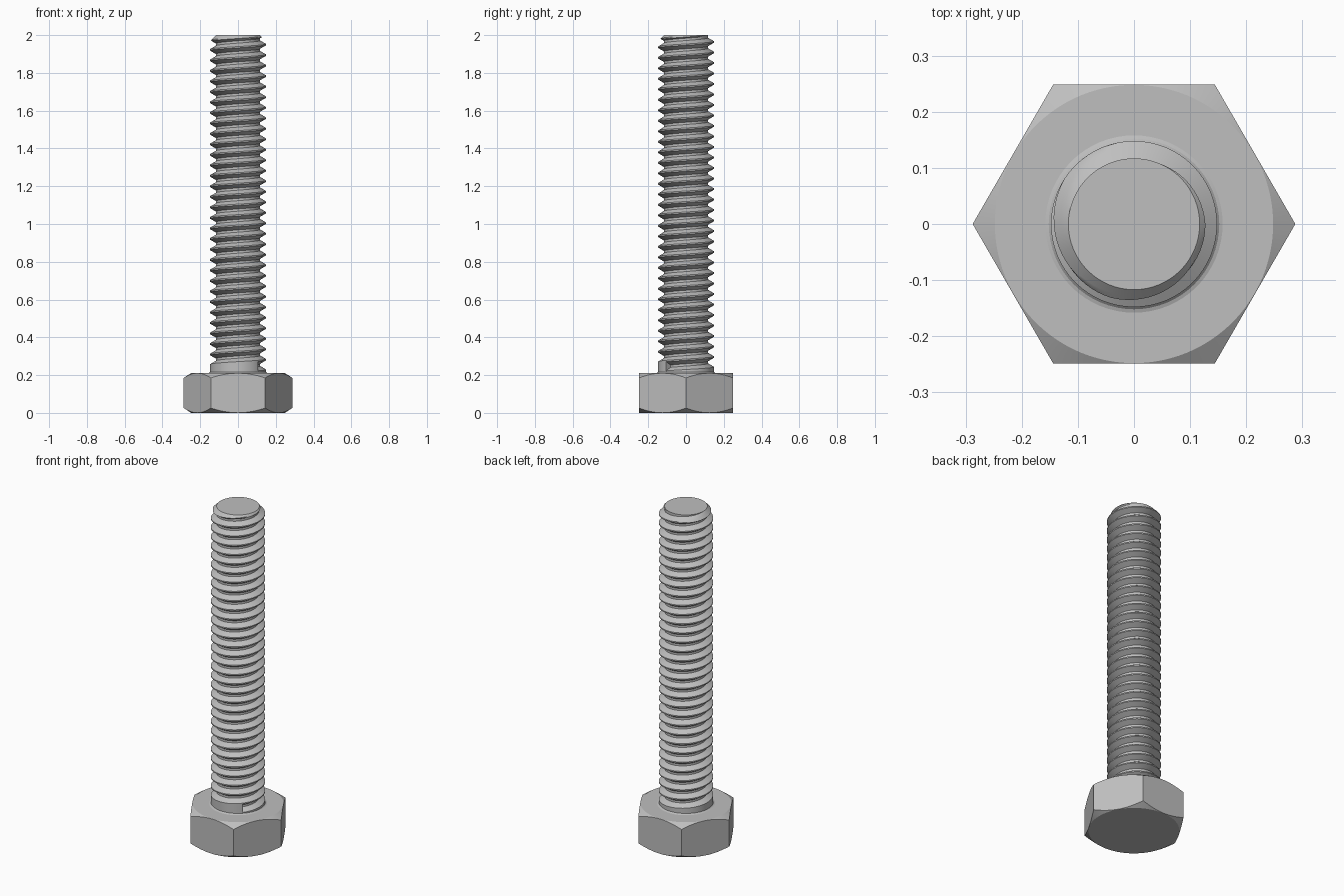
import bpy, bmesh
from math import pi, cos, sin, radians, ceil

cube = bpy.data.objects.get("Cube")
if cube:
    bpy.data.objects.remove(cube, do_unlink=True)

steel = bpy.data.materials.new("grey steel")
steel.use_nodes = True
GREY = (0.52, 0.52, 0.52, 1)
steel.diffuse_color = GREY
steel.node_tree.nodes["Principled BSDF"].inputs["Base Color"].default_value = GREY

HEAD_TOP, TOP = 0.211, 2.0
FLAT = 0.249                            # half the width across flats
CREST, ROOT, PITCH = 0.148, 0.117, 0.0556


def polar(bm, r, a, z):
    return bm.verts.new((r * cos(a), r * sin(a), z))


def skin(bm, columns):
    """Join neighbouring columns of vertices with quads."""
    for a, b in zip(columns, columns[1:]):
        for j in range(len(a) - 1):
            bm.faces.new((a[j], b[j], b[j + 1], a[j + 1]))


def finish(bm, name):
    bmesh.ops.remove_doubles(bm, verts=bm.verts, dist=1e-5)
    bmesh.ops.recalc_face_normals(bm, faces=bm.faces)
    mesh = bpy.data.meshes.new(name)
    bm.to_mesh(mesh)
    bm.free()
    mesh.materials.append(steel)
    ob = bpy.data.objects.new(name, mesh)
    bpy.context.collection.objects.link(ob)
    bpy.ops.object.select_all(action='DESELECT')
    ob.select_set(True)
    bpy.context.view_layer.objects.active = ob
    bpy.ops.object.shade_smooth_by_angle(angle=radians(25))


# Hexagonal head with conical chamfers above and below
bm = bmesh.new()
columns = []
SIDES = 96
for i in range(SIDES + 1):
    a = 2 * pi * i / SIDES
    r = FLAT / cos(a % (pi / 3) - pi / 6)
    disc = FLAT - 0.001
    drop = (r - disc) * 0.65
    columns.append([polar(bm, disc, a, 0), polar(bm, r, a, drop),
                    polar(bm, r, a, HEAD_TOP - drop), polar(bm, disc, a, HEAD_TOP)])
skin(bm, columns)
bm.faces.new([c[0] for c in columns[:-1]])
bm.faces.new([c[-1] for c in columns[:-1]])
finish(bm, "hex_head")

# Threaded shank: one groove swept up a helix, over a filleted collar
bm = bmesh.new()
N = 64
START = radians(-45)
FIRST = 0.247                           # height where the groove begins


def thread_radius(f):
    t = (abs(f) - 0.11) / (0.4375 - 0.11)
    return ROOT + (CREST - ROOT) * min(1, max(0, t))


shape = [-0.5, -0.4375, -0.33, -0.22, -0.11, 0, 0.11, 0.22, 0.33, 0.4375, 0.5]
turns = (TOP - FIRST) / PITCH + 0.6
groove = []
for i in range(ceil(turns * N) + 1):
    a = START + 2 * pi * (i % N) / N
    column = []
    for f in shape:
        z = min(TOP, FIRST + PITCH * (i / N + f))
        # the tip is chamfered down to the root radius
        column.append(polar(bm, min(thread_radius(f), ROOT + TOP - z), a, z))
    groove.append(column)
skin(bm, groove)
bm.faces.new(groove[0])                 # abrupt end of the groove

collar = []
for i in range(N + 1):
    a = START + 2 * pi * (i % N) / N
    rows = [(0.158, HEAD_TOP - 0.01), (0.158, HEAD_TOP), (0.152, HEAD_TOP + 0.002),
            (CREST, HEAD_TOP + 0.006), (CREST, FIRST + PITCH * (i / N - 0.5))]
    collar.append([polar(bm, r, a, z) for r, z in rows])
skin(bm, collar)
bm.faces.new([c[0] for c in collar[:-1]])
bm.faces.new([polar(bm, ROOT, START + 2 * pi * i / N, TOP) for i in range(N)])
finish(bm, "threaded_shank")
